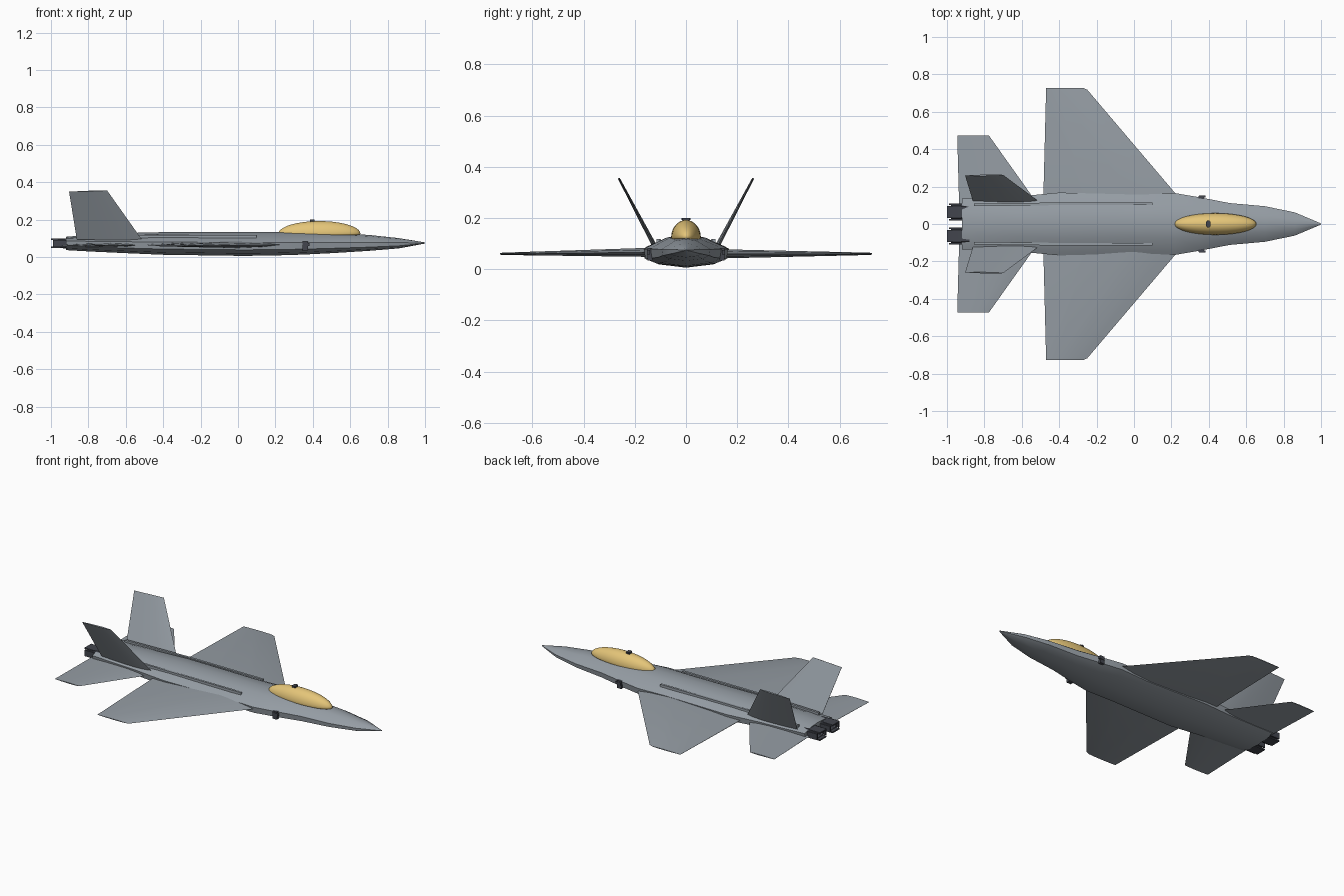
import bpy, bmesh, math
from mathutils import Vector

old = bpy.data.objects.get("Cube")
if old:
    bpy.data.objects.remove(old, do_unlink=True)


def material(name, rgb):
    m = bpy.data.materials.new(name)
    m.use_nodes = True
    m.diffuse_color = (*rgb, 1)
    m.node_tree.nodes["Principled BSDF"].inputs["Base Color"].default_value = (*rgb, 1)
    return m


GREY = material("airframe grey", (0.30, 0.335, 0.37))
DARK = material("dark metal", (0.055, 0.06, 0.075))
GOLD = material("gold glass", (0.78, 0.56, 0.19))


def finish(name, bm, mat, angle=None):
    bmesh.ops.recalc_face_normals(bm, faces=bm.faces)
    me = bpy.data.meshes.new(name)
    bm.to_mesh(me)
    bm.free()
    me.materials.append(mat)
    ob = bpy.data.objects.new(name, me)
    bpy.context.collection.objects.link(ob)
    if angle:
        bpy.ops.object.select_all(action="DESELECT")
        ob.select_set(True)
        bpy.context.view_layer.objects.active = ob
        bpy.ops.object.shade_smooth_by_angle(angle=math.radians(angle))
    return ob


def loft(name, rings, mat, angle=None):
    """Skin closed rings of equal length and cap both ends."""
    bm = bmesh.new()
    loops = [[bm.verts.new(p) for p in ring] for ring in rings]
    n = len(loops[0])
    for a, b in zip(loops, loops[1:]):
        for i in range(n):
            j = (i + 1) % n
            bm.faces.new((a[i], a[j], b[j], b[i]))
    bm.faces.new(loops[0])
    bm.faces.new(loops[-1])
    return finish(name, bm, mat, angle)


def box(name, centre, size, mat):
    bm = bmesh.new()
    bmesh.ops.create_cube(bm, size=1)
    for v in bm.verts:
        v.co = Vector(a * s + c for a, s, c in zip(v.co, size, centre))
    return finish(name, bm, mat)


def section(front, back, across, thick):
    """Lens-shaped aerofoil ring from a leading point to a trailing point."""
    front, back = Vector(front), Vector(back)
    across = Vector(across).normalized()
    steps = [(0, 0), (.12, .6), (.35, 1), (.7, .7), (1, .08),
             (1, -.08), (.7, -.7), (.35, -1), (.12, -.6)]
    return [front.lerp(back, t) + across * (h * thick / 2) for t, h in steps]


# Fuselage stations: x, half width, bottom, shoulder, top
stations = [(1.0, .003, .072, .075, .078), (.86, .062, .046, .077, .101),
            (.70, .095, .033, .077, .118), (.51, .112, .021, .078, .129),
            (.35, .143, .013, .078, .133), (.22, .165, .009, .078, .134),
            (.03, .157, .006, .078, .134), (-.40, .168, .012, .080, .133),
            (-.61, .148, .021, .082, .128), (-.80, .140, .030, .084, .118),
            (-.92, .135, .037, .086, .108)]
rings = []
for x, w, low, mid, top in stations:
    half = [(0, top), (.45, top - (top - mid) * .18), (.88, mid + (top - mid) * .2),
            (1, mid), (.96, low + (mid - low) * .45), (.68, low + (mid - low) * .18), (0, low)]
    ring = half + [(-y, z) for y, z in half[-2:0:-1]]
    rings.append([(x, y * w, z) for y, z in ring])
loft("fuselage", rings, GREY, 35)

# Canopy: upper half of a stretched ball
bm = bmesh.new()
bmesh.ops.create_uvsphere(bm, u_segments=32, v_segments=20, radius=1)
for v in bm.verts:
    v.co = Vector((.435 + v.co.x * .22, v.co.y * .058,
                   .124 + v.co.z * (.068 if v.co.z > 0 else .02)))
finish("canopy", bm, GOLD, 60)
box("canopy_stud", (.397, 0, .193), (.026, .026, .013), DARK)
box("canopy_stud_crossbar", (.397, 0, .196), (.012, .036, .008), DARK)

for side, s in (("left", 1), ("right", -1)):
    # Main wing
    lift = .006 if s < 0 else 0
    loft(side + "_wing", [
        section((.25, s * .13, .060 + lift), (-.485, s * .13, .060 + lift), (0, 0, 1), .036),
        section((-.25, s * .718, .060), (-.47, s * .718, .060), (0, 0, 1), .009),
        section((-.27, s * .727, .060), (-.47, s * .727, .060), (0, 0, 1), .005)], GREY, 35)
    # Horizontal tail
    loft(side + "_tailplane", [
        section((-.51, s * .10, .064), (-.935, s * .10, .064), (0, 0, 1), .022),
        section((-.775, s * .472, .060), (-.945, s * .472, .060), (0, 0, 1), .006)], GREY, 35)
    # Canted fin
    lean = (0, s * .88, -.47)
    loft(side + "_fin", [
        section((-.515, s * .125, .095), (-.862, s * .125, .095), lean, .018),
        section((-.70, s * .263, .356), (-.903, s * .259, .349), lean, .008)], GREY, 35)
    # Long spine rail
    loft(side + "_spine_rail", [
        [(x, s * (y + a), z + b) for a, b in ((-.007, -.012), (.007, -.012), (.007, .005), (-.007, .005))]
        for x, y, z in ((.10, .108, .112), (-.40, .108, .113), (-.855, .102, .107))], GREY)
    # Cheek sensor
    box(side + "_cheek_sensor", (.36, s * .140, .058), (.030, .020, .048), DARK)
    box(side + "_cheek_sensor_cap", (.365, s * .147, .066), (.036, .012, .016), DARK)
    # Engine nozzle with a hollow faceted mouth
    yc, zc = s * .064, .073

    def octagon(x, w, h):
        return [(x, yc + w * a, zc + h * b) for a, b in
                ((1, .45), (.65, 1), (-.65, 1), (-1, .45), (-1, -.45), (-.65, -1), (.65, -1), (1, -.45))]

    loft(side + "_nozzle", [octagon(-.88, .044, .026), octagon(-.92, .046, .027),
                            octagon(-.978, .040, .024), octagon(-.978, .030, .016),
                            octagon(-.93, .026, .013)], DARK)
    # Four flaps round the nozzle
    for k in (-1, 1):
        box(side + "_nozzle_flap", (-.962, yc, zc + k * .022), (.076, .066, .008), DARK)
        box(side + "_nozzle_side", (-.950, yc + k * .042, zc), (.080, .009, .038), DARK)
